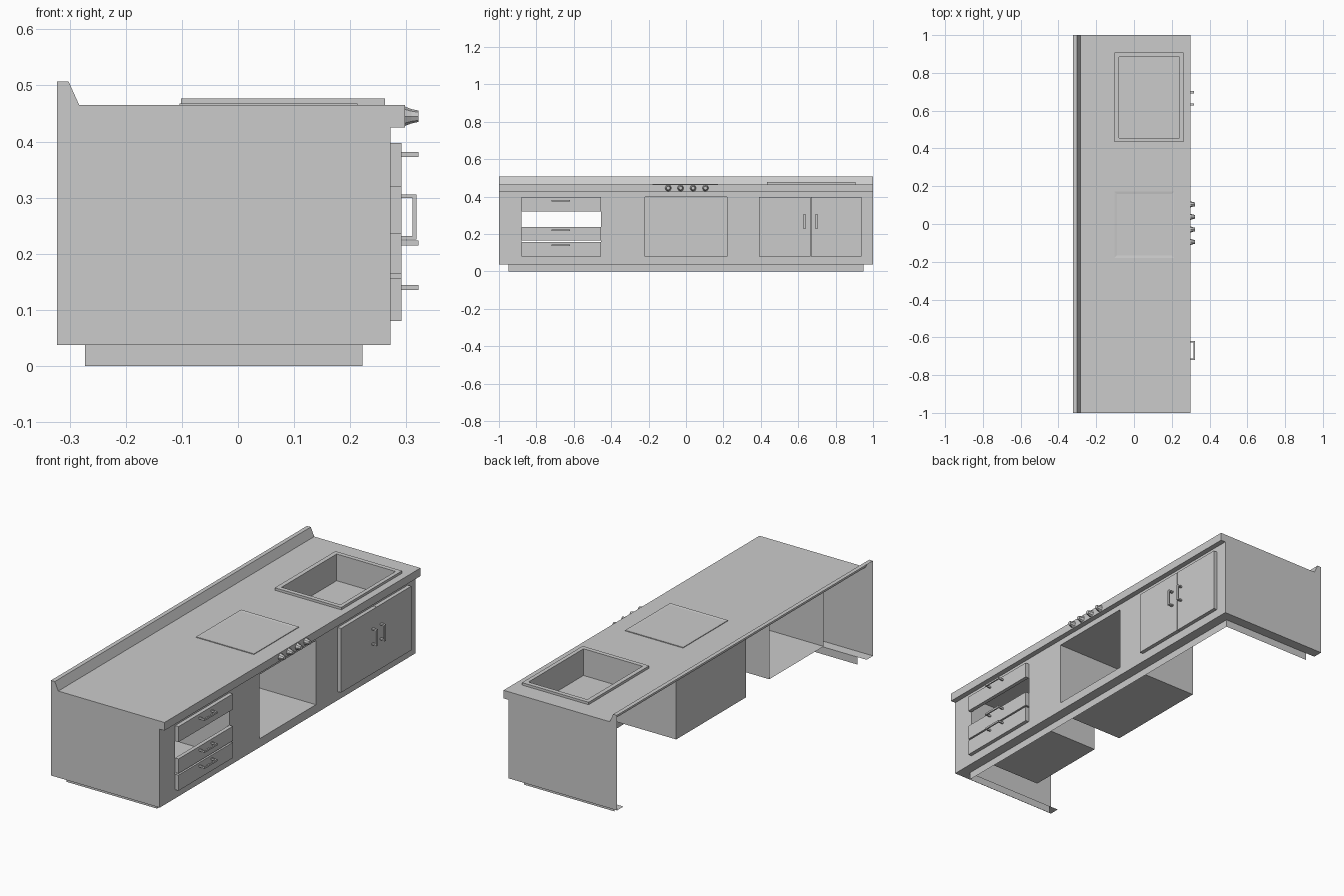
import bpy, bmesh, math
from mathutils import Matrix, Vector

if "Cube" in bpy.data.objects:
    bpy.data.objects.remove(bpy.data.objects["Cube"])


def finish(name, bm):
    bmesh.ops.remove_doubles(bm, verts=bm.verts, dist=1e-5)
    bmesh.ops.recalc_face_normals(bm, faces=bm.faces)
    me = bpy.data.meshes.new(name)
    bm.to_mesh(me)
    bm.free()
    ob = bpy.data.objects.new(name, me)
    bpy.context.collection.objects.link(ob)
    return ob


def add_box(bm, x, y, z, open_side=None):
    lo, hi = Vector((x[0], y[0], z[0])), Vector((x[1], y[1], z[1]))
    m = Matrix.Translation((lo + hi) / 2) @ Matrix.Diagonal((*(hi - lo), 1))
    verts = bmesh.ops.create_cube(bm, size=1, matrix=m)["verts"]
    bm.normal_update()
    faces = {f for v in verts for f in v.link_faces}
    for side in open_side or []:
        for f in [f for f in faces if f.is_valid and f.normal.dot(Vector(side)) > .9]:
            bm.faces.remove(f)


def box(name, x, y, z, open_side=None):
    bm = bmesh.new()
    add_box(bm, x, y, z, open_side)
    return finish(name, bm)


def face(bm, pts):
    return bm.faces.new([bm.verts.new(p) for p in pts])


def grid(bm, us, vs, holes, to3d):
    # flat panel of cells with some cells left open
    for i in range(len(us) - 1):
        for j in range(len(vs) - 1):
            if (i, j) not in holes:
                face(bm, [to3d(us[a], vs[b]) for a, b in
                          ((i, j), (i + 1, j), (i + 1, j + 1), (i, j + 1))])


# Dimensions
XB, XF, XT = -.323, .272, .298
ZL, ZU, ZT = .037, .425, .465
DZ = (.08, .397)
DRAWER_Y = (-.88, -.455)
SINK_X, SINK_Y = (-.08, .242), (.455, .885)

# Carcass: open-backed shell, worktop, splashback and end panels
bm = bmesh.new()
grid(bm, [-1, *DRAWER_Y, -.22, .22, 1], [ZL, *DZ, ZU], {(1, 1), (3, 1)},
     lambda y, z: (XF, y, z))
grid(bm, [-.283, *SINK_X, XT], [-1, *SINK_Y, 1], {(1, 1)},
     lambda x, y: (x, y, ZT))
profile = [(XB, .507), (-.302, .507), (-.283, ZT), (XT, ZT), (XT, ZU), (XF, ZU), (XF, ZL)]
for k in (0, 1, 3, 4):
    (xa, za), (xb, zb) = profile[k:k + 2]
    face(bm, [(xa, -1, za), (xb, -1, zb), (xb, 1, zb), (xa, 1, za)])
for s in (-1, 1):
    face(bm, [(x, s, z) for x, z in profile + [(XB, ZL)]])
    face(bm, [(XB, s, ZL), (XF, s, ZL), (XF, s * .95, ZL), (XB, s * .95, ZL)])
face(bm, [(XF, -.95, ZL), (XF, .95, ZL), (.222, .95, ZL), (.222, -.95, ZL)])
finish("cabinet_shell", bm)

# Recessed plinth
box("plinth", (-.273, .222), (-.95, .95), (0, ZL), [(0, 0, 1), (0, 0, -1), (-1, 0, 0)])

# Oven recess with its outer housing
box("oven_recess", (-.11, XF), (-.22, .22), DZ, [(1, 0, 0)])
box("oven_housing", (-.137, XF), (-.272, .272), (.06, .42), [(1, 0, 0)])

# Drawer bay, open front and back
box("drawer_bay", (-.137, XF), DRAWER_Y, DZ, [(1, 0, 0), (-1, 0, 0)])

# Drawer fronts and cupboard doors
for i, z in enumerate([(.08, .157), (.165, .237), (.32, .397)]):
    box(f"drawer_front_{i + 1}", (XF, .291), DRAWER_Y, z)
for i, y in enumerate([(.39, .666), (.668, .938)]):
    box(f"cupboard_door_{i + 1}", (XF, .291), y, DZ)


# U-shaped handles: two posts and a bar
def handle(name, y, z, reach):
    bm = bmesh.new()
    add_box(bm, (reach - .007, reach), y, z)
    t = .007
    if y[1] - y[0] > z[1] - z[0]:
        posts = [((y[0], y[0] + t), z), ((y[1] - t, y[1]), z)]
    else:
        posts = [(y, (z[0], z[0] + t)), (y, (z[1] - t, z[1]))]
    for py, pz in posts:
        add_box(bm, (.291, reach - .007), py, pz)
    finish(name, bm)


for i, z in enumerate((.140, .219, .377)):
    handle(f"drawer_handle_{i + 1}", (-.72, -.62), (z - .0045, z + .0045), .322)
for i, y in enumerate((.633, .698)):
    handle(f"door_handle_{i + 1}", (y - .006, y + .006), (.225, .306), .318)

# Sink bowl and raised rim
box("sink_bowl", SINK_X, SINK_Y, (.345, ZT), [(0, 0, 1)])
bm = bmesh.new()
RX, RY, RZ = (-.102, .262), (.433, .907), .477
grid(bm, [RX[0], *SINK_X, RX[1]], [RY[0], *SINK_Y, RY[1]], {(1, 1)},
     lambda x, y: (x, y, RZ))
for xs, ys in ((RX, RY), (SINK_X, SINK_Y)):
    add_box(bm, xs, ys, (ZT, RZ), [(0, 0, 1), (0, 0, -1)])
finish("sink_rim", bm)

# Hob: thin plate with a recessed centre
bm = bmesh.new()
add_box(bm, (-.104, .213), (-.18, .172), (ZT, .468))
top = max(bm.faces, key=lambda f: f.calc_center_median().z)
bmesh.ops.inset_region(bm, faces=[top], thickness=.018)
bmesh.ops.translate(bm, verts=top.verts, vec=(0, 0, -.002))
finish("hob", bm)

# Control knobs: tapered collar and faceted cap
for i, y in enumerate((-.095, -.029, .038, .104)):
    bm = bmesh.new()
    for x0, x1, r0, r1 in ((XT, .311, .017, .012), (.308, .322, .013, .010)):
        m = Matrix.Translation(((x0 + x1) / 2, y, .445)) @ Matrix.Rotation(math.pi / 2, 4, 'Y')
        bmesh.ops.create_cone(bm, cap_ends=True, segments=8, radius1=r0, radius2=r1,
                              depth=x1 - x0, matrix=m)
    finish(f"knob_{i + 1}", bm)
